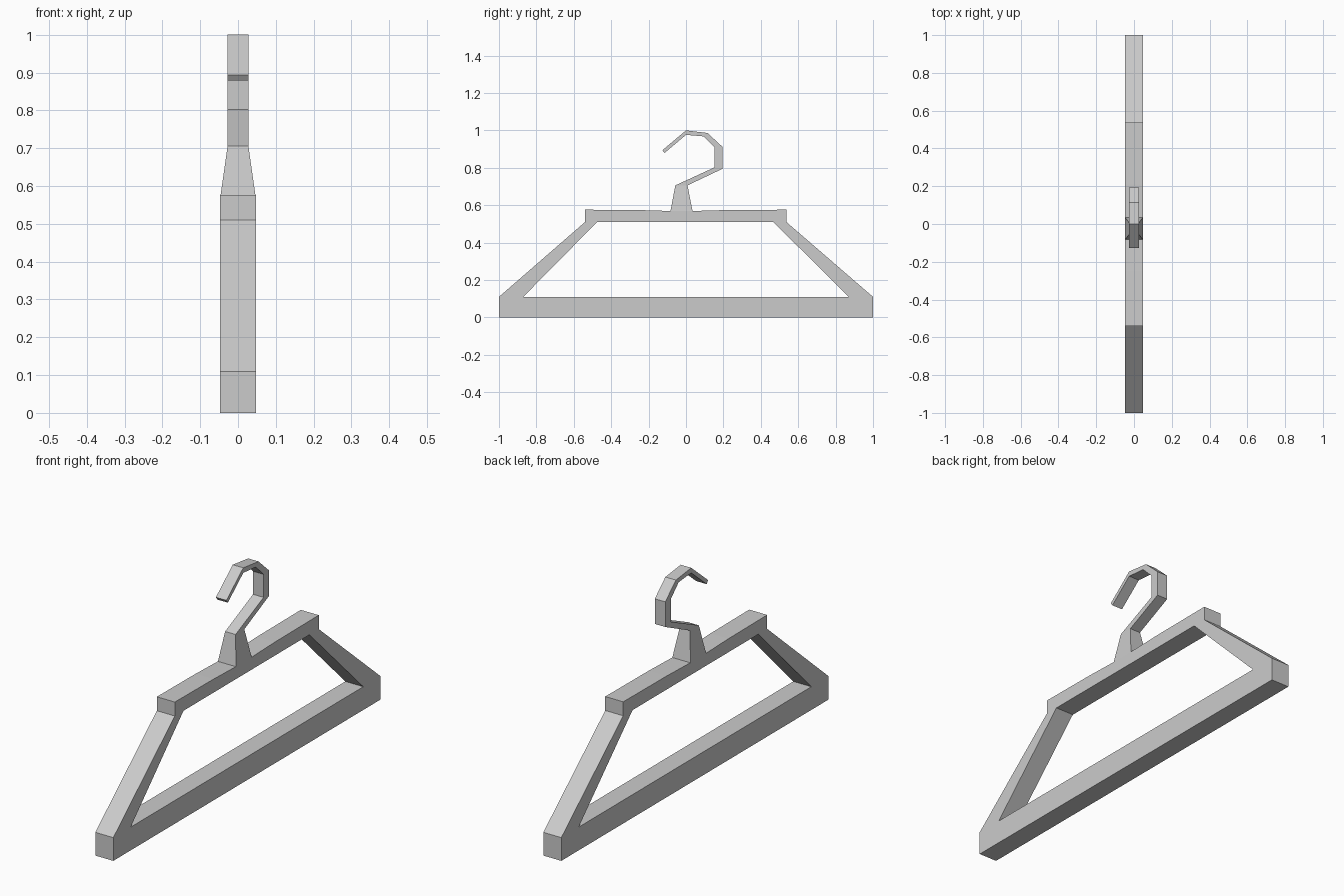
import bpy, bmesh

if "Cube" in bpy.data.objects:
    bpy.data.objects.remove(bpy.data.objects["Cube"])

BODY = 0.047   # half thickness of the frame
HOOK = 0.0275  # half thickness of the hook


def strip(name, sections, closed=False):
    """Sweep a box section through (outer yz, inner yz, half thickness) stations."""
    bm = bmesh.new()
    rings = []
    for (oy, oz), (iy, iz), h in sections:
        rings.append([bm.verts.new(p) for p in
                      ((-h, oy, oz), (h, oy, oz), (h, iy, iz), (-h, iy, iz))])
    pairs = list(zip(rings, rings[1:]))
    if closed:
        pairs.append((rings[-1], rings[0]))
    else:
        bm.faces.new(rings[-1])
    for a, b in pairs:
        for i in range(4):
            j = (i + 1) % 4
            bm.faces.new((a[i], a[j], b[j], b[i]))
    # shared corners collapse to a clean mesh
    bmesh.ops.remove_doubles(bm, verts=bm.verts, dist=1e-5)
    bmesh.ops.recalc_face_normals(bm, faces=bm.faces)
    mesh = bpy.data.meshes.new(name)
    bm.to_mesh(mesh)
    bm.free()
    ob = bpy.data.objects.new(name, mesh)
    bpy.context.collection.objects.link(ob)
    return ob


# Frame: bottom bar, sloping arms and top bar as one closed loop
frame = [
    ((-1, 0), (-0.87, 0.11)),
    ((1, 0), (0.87, 0.11)),
    ((1, 0.11), (0.87, 0.11)),
    ((0.537, 0.51), (0.467, 0.51)),
    ((0.537, 0.576), (0.467, 0.51)),
    ((0.21, 0.574), (0.21, 0.51)),
    ((0.035, 0.569), (0.035, 0.51)),
    ((-0.083, 0.569), (-0.083, 0.51)),
    ((-0.25, 0.574), (-0.25, 0.51)),
    ((-0.54, 0.576), (-0.475, 0.51)),
    ((-0.54, 0.51), (-0.475, 0.51)),
    ((-1, 0.11), (-0.87, 0.11)),
]
strip("hanger_frame", [(o, i, BODY) for o, i in frame], closed=True)

# Hook: flared neck rising from the top bar, then the faceted bend
hook = [
    ((0.008, 0.706), (-0.057, 0.706)),
    ((0.194, 0.794), (0.152, 0.802)),
    ((0.194, 0.913), (0.152, 0.911)),
    ((0.115, 0.986), (0.094, 0.968)),
    ((0.0, 1.0), (0.0, 0.976)),
    ((-0.126, 0.894), (-0.115, 0.879)),
]
neck = [((0.035, 0.569), (-0.083, 0.569), BODY)]
strip("hook", neck + [(o, i, HOOK) for o, i in hook])
